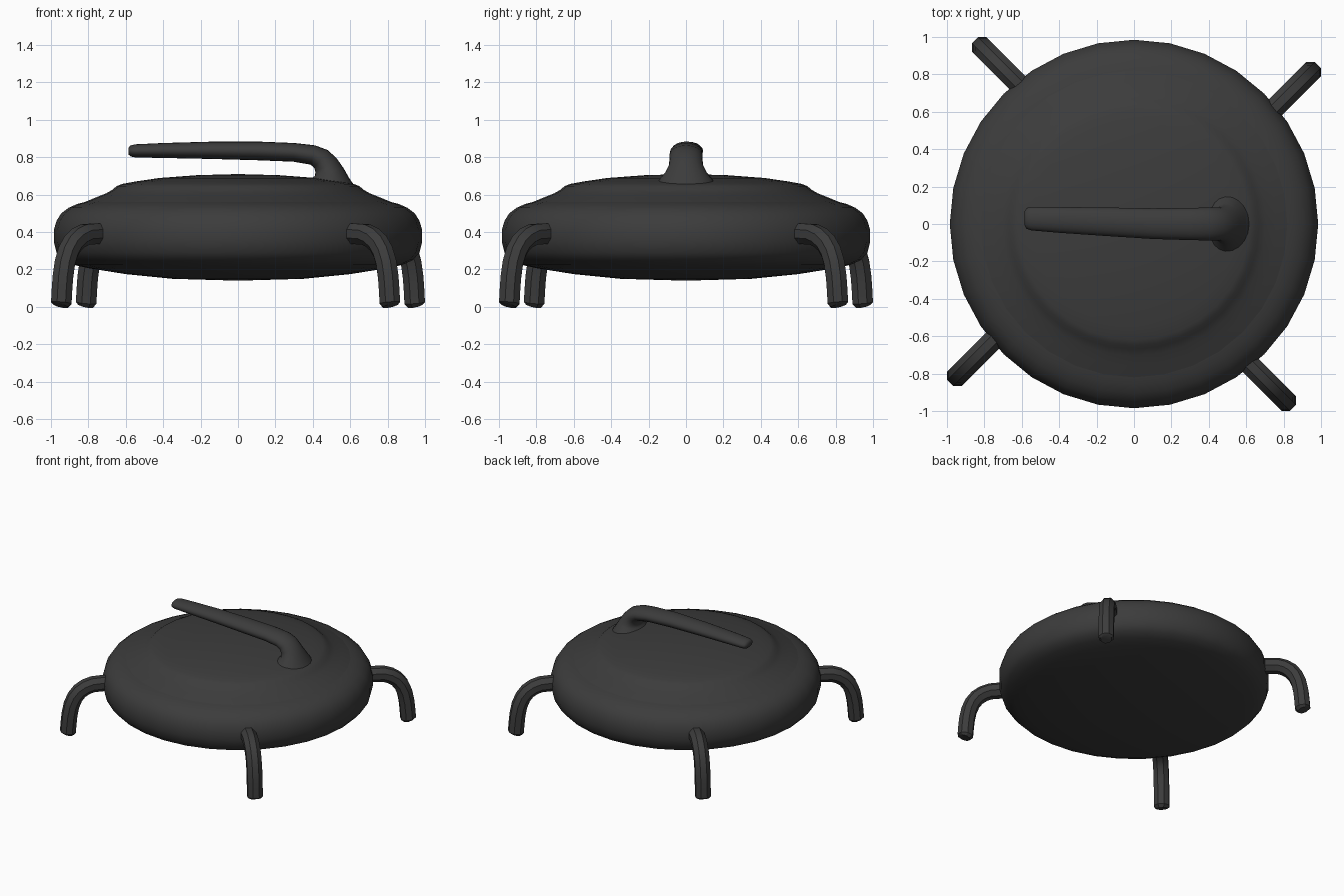
import bpy, bmesh, math
from mathutils import Vector, Matrix

if "Cube" in bpy.data.objects:
    bpy.data.objects.remove(bpy.data.objects["Cube"])

dark = bpy.data.materials.new("dark_grey")
dark.diffuse_color = (0.045, 0.045, 0.045, 1)
dark.use_nodes = True
dark.node_tree.nodes["Principled BSDF"].inputs["Base Color"].default_value = dark.diffuse_color


def finish(bm, name, angle):
    bmesh.ops.recalc_face_normals(bm, faces=bm.faces)
    mesh = bpy.data.meshes.new(name)
    bm.to_mesh(mesh)
    bm.free()
    mesh.materials.append(dark)
    ob = bpy.data.objects.new(name, mesh)
    bpy.context.collection.objects.link(ob)
    bpy.ops.object.select_all(action='DESELECT')
    ob.select_set(True)
    bpy.context.view_layer.objects.active = ob
    bpy.ops.object.shade_smooth_by_angle(angle=math.radians(angle))
    return ob


def bridge(bm, rings):
    for a, b in zip(rings, rings[1:]):
        n = len(a)
        for i in range(n):
            j = (i + 1) % n
            bm.faces.new((a[i], a[j], b[j], b[i]))


def lathe(name, profile, n=32):
    """Revolve (radius, z) points; a radius of 0 at the last point closes with a fan."""
    bm = bmesh.new()
    rings = [[bm.verts.new((r * math.cos(2 * math.pi * i / n), r * math.sin(2 * math.pi * i / n), z))
              for i in range(n)] for r, z in profile[:-1]]
    bridge(bm, rings)
    tip = bm.verts.new((0, 0, profile[-1][1]))
    for i in range(n):
        bm.faces.new((rings[-1][i], rings[-1][(i + 1) % n], tip))
    return finish(bm, name, 40)


def sweep(name, path, n, angle, phase=0.0):
    """Sweep an ellipse along (x, y, z, half_width, half_thickness) in the xz plane."""
    bm = bmesh.new()
    pts = [Vector(p[:3]) for p in path]
    rings = []
    for k, (p, row) in enumerate(zip(pts, path)):
        t = pts[min(k + 1, len(pts) - 1)] - pts[max(k - 1, 0)]
        t.y = 0
        t.normalize()
        up = Vector((-t.z, 0, t.x))
        ring = []
        for i in range(n):
            a = 2 * math.pi * i / n + phase
            ring.append(bm.verts.new(p + Vector((0, 1, 0)) * row[3] * math.cos(a) + up * row[4] * math.sin(a)))
        rings.append(ring)
    bridge(bm, rings)
    bm.faces.new(rings[0])
    bm.faces.new(rings[-1])
    return finish(bm, name, angle)


# round bowl and lid
lathe("body", [(0.82, 0.56), (0.86, 0.55), (0.905, 0.53), (0.945, 0.5), (0.97, 0.46),
               (0.985, 0.41), (0.985, 0.35), (0.97, 0.29), (0.935, 0.25), (0.88, 0.225),
               (0.80, 0.207), (0.60, 0.175), (0.35, 0.15), (0, 0.14)])
lathe("lid", [(0.82, 0.56), (0.76, 0.585), (0.705, 0.607), (0.67, 0.627), (0.65, 0.645),
              (0.62, 0.657), (0.55, 0.67), (0.42, 0.689), (0.22, 0.704), (0, 0.71)])

# lid handle: slender bar flaring into a post
sweep("lid_handle", [
    (-0.586, 0.030, 0.833, 0.035, 0.018), (-0.575, 0.030, 0.833, 0.055, 0.029),
    (-0.55, 0.029, 0.834, 0.063, 0.035), (-0.40, 0.022, 0.836, 0.069, 0.040),
    (-0.15, 0.012, 0.837, 0.076, 0.046), (0.10, 0.002, 0.834, 0.082, 0.050),
    (0.30, 0, 0.826, 0.086, 0.050), (0.40, 0, 0.812, 0.088, 0.053),
    (0.445, 0, 0.79, 0.088, 0.060), (0.472, 0, 0.755, 0.092, 0.068),
    (0.488, 0, 0.72, 0.110, 0.080), (0.49, 0, 0.685, 0.140, 0.105),
    (0.49, 0, 0.64, 0.168, 0.138)], 20, 45)

# four curved octagonal legs, set a little off the radial line
OFF = 0.094
HW = 0.055 / math.cos(math.pi / 8)
leg_path = [(0.88, 0.39), (1.00, 0.39), (1.06, 0.387), (1.11, 0.37), (1.155, 0.34),
            (1.19, 0.295), (1.215, 0.235), (1.23, 0.16), (1.238, 0.08), (1.242, 0.022)]
rows = [(u, -OFF, z, HW, HW) for u, z in leg_path] + [(1.247, -OFF, 0.006, HW * 0.72, HW * 0.72)]
for i, label in enumerate(("back_right", "back_left", "front_left", "front_right")):
    leg = sweep(label + "_leg", rows, 8, 30, math.pi / 8)
    leg.data.transform(Matrix.Rotation(math.radians(45 + 90 * i), 4, 'Z'))
